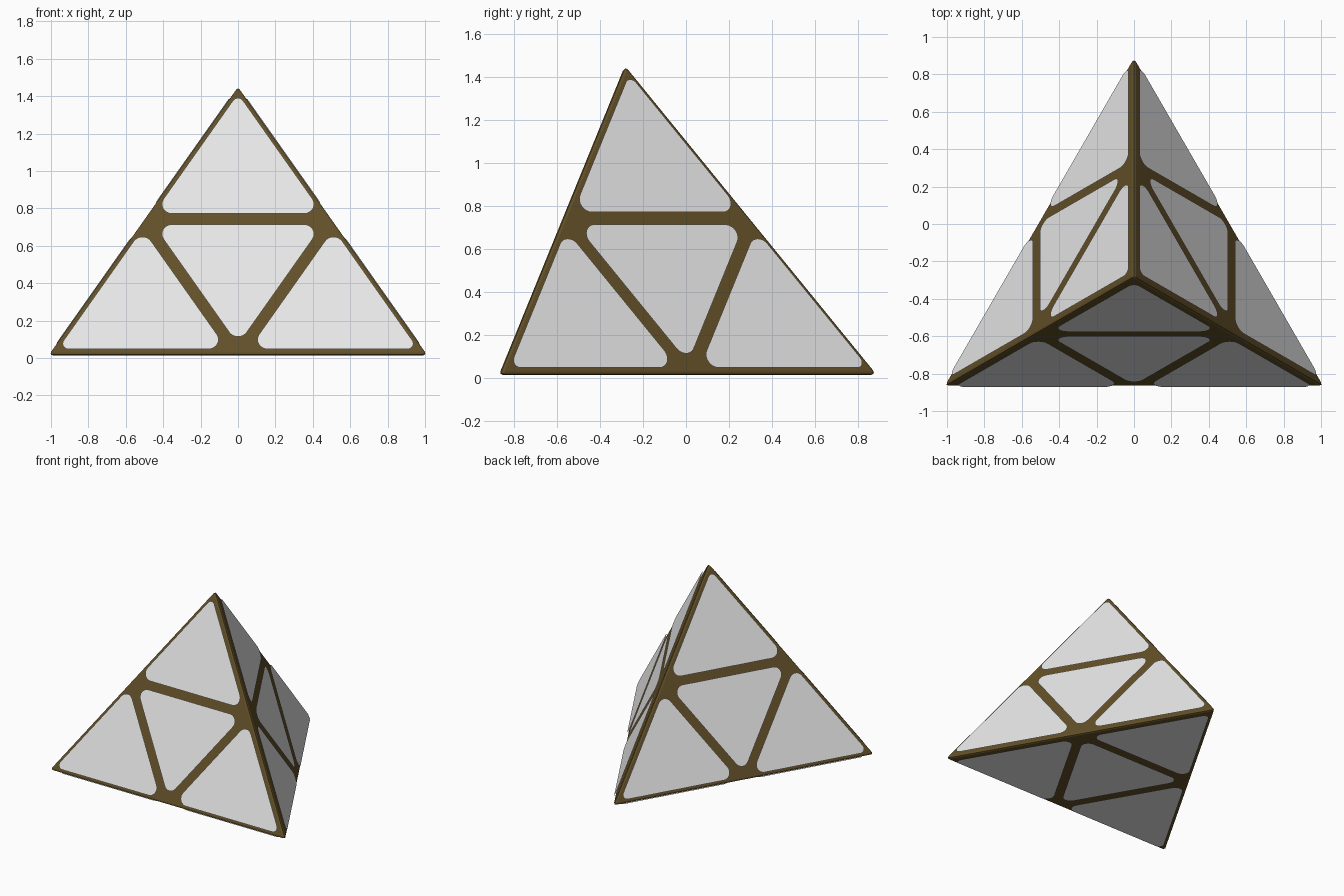
import bpy, bmesh, math
from mathutils import Vector

if "Cube" in bpy.data.objects:
    bpy.data.objects.remove(bpy.data.objects["Cube"])

HALF, BASE_Z, APEX_Z, CY = 1.022, 0.014, 1.462, -0.281
GAP = 0.013        # how far tiles stand off the frame
INSET = 0.031      # border around each tile
R_TIP, R_MID = 0.032, 0.055


def material(name, rgb):
    m = bpy.data.materials.new(name)
    m.diffuse_color = (*rgb, 1)
    m.use_nodes = True
    m.node_tree.nodes["Principled BSDF"].inputs["Base Color"].default_value = m.diffuse_color
    return m


brown = material("dark brown", (0.122, 0.079, 0.021))
grey = material("light grey", (0.8, 0.8, 0.8))


def add_object(name, bm, mat):
    me = bpy.data.meshes.new(name)
    bm.to_mesh(me)
    bm.free()
    me.materials.append(mat)
    ob = bpy.data.objects.new(name, me)
    bpy.context.collection.objects.link(ob)
    return ob


# Corners of the pyramid
k = HALF / math.sqrt(3)
L = Vector((-HALF, CY - k, BASE_Z))
R = Vector((HALF, CY - k, BASE_Z))
B = Vector((0, CY + 2 * k, BASE_Z))
A = Vector((0, CY, APEX_Z))
faces = {"front": (L, R, A), "right": (R, B, A), "left": (B, L, A), "bottom": (L, B, R)}

# Frame: solid pyramid with softened edges
bm = bmesh.new()
verts = {tuple(p): bm.verts.new(p) for p in (L, R, B, A)}
for tri in faces.values():
    bm.faces.new([verts[tuple(p)] for p in tri])
bmesh.ops.bevel(bm, geom=list(bm.edges), offset=0.018, segments=2,
                profile=0.5, affect='EDGES')
bmesh.ops.recalc_face_normals(bm, faces=bm.faces)
add_object("frame", bm, brown)


def rounded_triangle(pts, radii, normal):
    """Inset the triangle by INSET and round each corner."""
    out = []
    for i in range(3):
        p, q, s = pts[i], pts[i - 1], pts[(i + 1) % 3]
        u, v = (q - p).normalized(), (s - p).normalized()
        half = u.angle(v) / 2
        axis = (u + v).normalized()
        r = radii[i]
        centre = p + axis * (INSET + r) / math.sin(half)
        side = normal.cross(axis)
        # sweep the corner arc from the incoming edge to the outgoing edge
        span = math.pi / 2 - half
        n = 8
        sgn = 1 if side.dot(v) > 0 else -1
        for j in range(n + 1):
            t = (-span + 2 * span * j / n) * sgn
            out.append(centre - axis * r * math.cos(t) + side * r * math.sin(t))
    return out


# Tiles: three corner tiles and one centre tile on every side
for name, (a, b, c) in faces.items():
    n = (b - a).cross(c - a).normalized()
    ab, bc, ca = (a + b) / 2, (b + c) / 2, (c + a) / 2
    tip = (R_TIP, R_MID, R_MID)
    layout = [((a, ab, ca), tip), ((b, bc, ab), tip), ((c, ca, bc), tip),
              ((ab, bc, ca), (R_MID,) * 3)]
    bm = bmesh.new()
    for pts, radii in layout:
        loop = rounded_triangle(pts, radii, n)
        f = bm.faces.new([bm.verts.new(p + n * (GAP if name != "bottom" else BASE_Z))
                          for p in loop])
        f.normal_update()
        if f.normal.dot(n) < 0:
            f.normal_flip()
    add_object(name + "_tiles", bm, grey)
